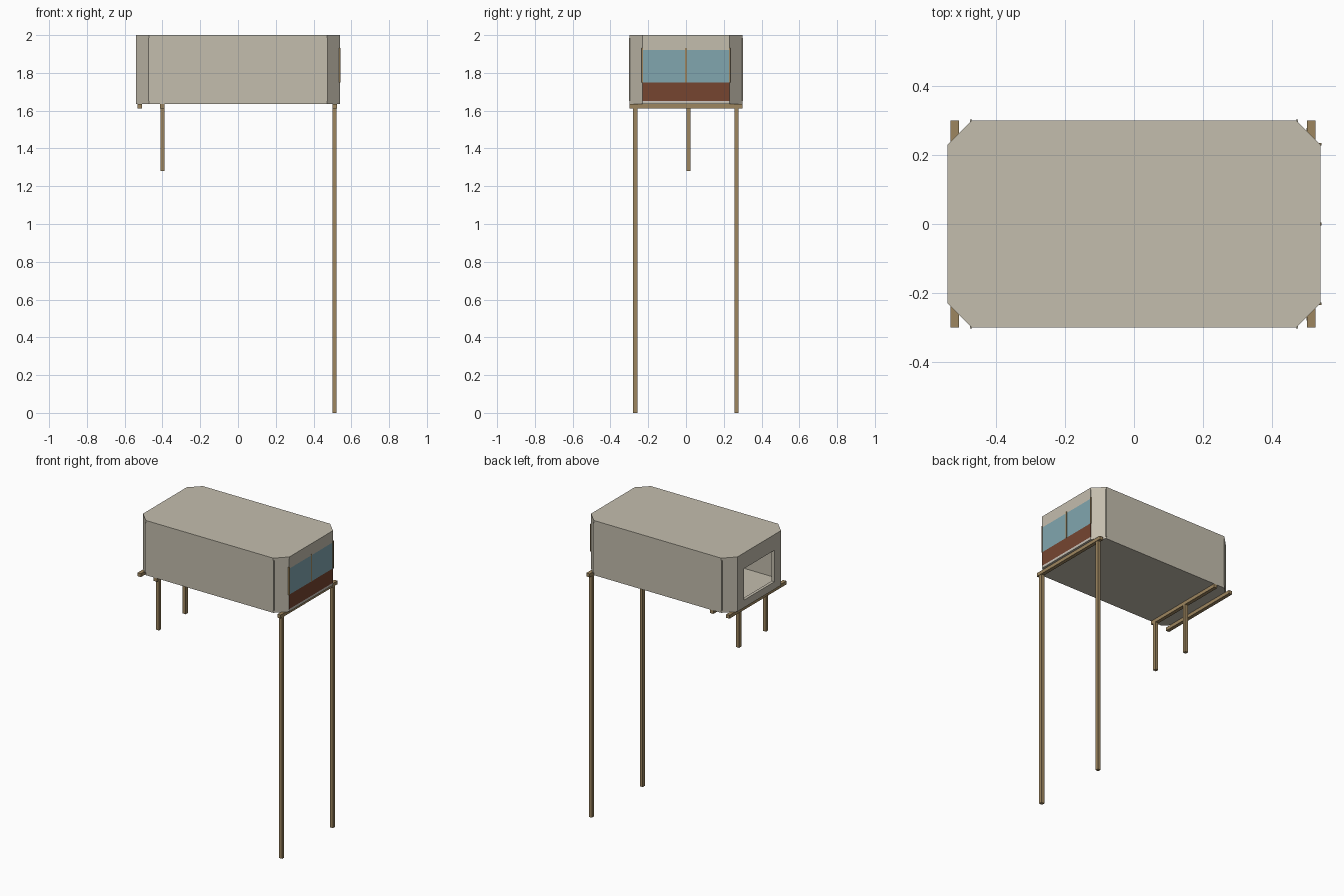
import bpy, bmesh

if "Cube" in bpy.data.objects:
    bpy.data.objects.remove(bpy.data.objects["Cube"])


def material(name, rgb):
    m = bpy.data.materials.new(name)
    m.diffuse_color = (*rgb, 1)
    m.use_nodes = True
    m.node_tree.nodes["Principled BSDF"].inputs["Base Color"].default_value = m.diffuse_color
    return m


TAN = material("tan_panel", (0.55, 0.51, 0.42))
WOOD = material("wood", (0.34, 0.24, 0.115))
GLASS = material("blue_glass", (0.22, 0.38, 0.43))
BROWN = material("red_brown", (0.18, 0.06, 0.03))
PALE = material("pale_sill", (0.62, 0.57, 0.55))


def prism(name, pts, z0, z1, mat):
    """Upright prism over a plan outline."""
    bm = bmesh.new()
    low = [bm.verts.new((x, y, z0)) for x, y in pts]
    high = [bm.verts.new((x, y, z1)) for x, y in pts]
    bm.faces.new(low[::-1])
    bm.faces.new(high)
    n = len(pts)
    for i in range(n):
        j = (i + 1) % n
        bm.faces.new((low[i], low[j], high[j], high[i]))
    bmesh.ops.recalc_face_normals(bm, faces=bm.faces)
    me = bpy.data.meshes.new(name)
    bm.to_mesh(me)
    bm.free()
    me.materials.append(mat)
    ob = bpy.data.objects.new(name, me)
    bpy.context.collection.objects.link(ob)
    return ob


def box(name, x0, x1, y0, y1, z0, z1, mat):
    return prism(name, [(x0, y0), (x1, y0), (x1, y1), (x0, y1)], z0, z1, mat)


def octagon(hx, hy, c):
    return [(-hx + c, -hy), (hx - c, -hy), (hx, -hy + c), (hx, hy - c),
            (hx - c, hy), (-hx + c, hy), (-hx, hy - c), (-hx, -hy + c)]


BOT, TOP, T = 1.635, 2.0, 0.02
outer = octagon(0.54, 0.30, 0.07)
inner = octagon(0.54 - T, 0.30 - T, 0.07 - T * 0.586)

# Floor and roof slabs
FLOOR, CEIL = BOT + 0.012, TOP - 0.012
prism("floor", outer, BOT, FLOOR, TAN)
prism("roof", outer, CEIL, TOP, TAN)

# Side and corner walls
names = ["front_wall", "corner_wall_a", None, "corner_wall_b",
         "back_wall", "corner_wall_c", None, "corner_wall_d"]
for i, name in enumerate(names):
    if name:
        j = (i + 1) % 8
        prism(name, [outer[i], outer[j], inner[j], inner[i]], FLOOR, CEIL, TAN)

# Glazed end wall in horizontal bands
for name, z0, z1, mat in [("end_sill", FLOOR, 1.652, PALE),
                          ("lower_panel", 1.652, 1.748, BROWN),
                          ("window_glass", 1.748, 1.922, GLASS),
                          ("window_header", 1.922, CEIL, TAN)]:
    box(name, 0.54 - T, 0.54, -0.231, 0.231, z0, z1, mat)
for y in (-0.231, 0, 0.231):
    box("window_mullion", 0.535, 0.543, y - 0.004, y + 0.004, 1.748, 1.932, WOOD)

# Open end wall around the doorway
D0, D1, DW = 1.685, 1.895, 0.16
box("entry_sill", -0.54, -0.54 + T, -0.23, 0.23, FLOOR, D0, TAN)
box("entry_header", -0.54, -0.54 + T, -0.23, 0.23, D1, CEIL, TAN)
for s in (-1, 1):
    a, b = sorted((s * DW, s * 0.23))
    box("entry_side", -0.54, -0.54 + T, a, b, D0, D1, TAN)

# Slim seam strips beside the corner panels
for sx in (-1, 1):
    for sy in (-1, 1):
        x, y = sx * 0.472, sy * 0.299
        box("seam_strip", x - 0.003, x + 0.003, y - 0.003, y + 0.003, 1.652, 1.985, TAN)

# Cross beams under the floor
for x in (-0.519, -0.40, 0.513):
    box("cross_beam", x - 0.012, x + 0.012, -0.30, 0.30, 1.612, BOT, WOOD)

# Support posts: long pair at the glazed end, short pair at the entry
for name, x, y, z in [("long_post", 0.511, -0.269, 0), ("long_post", 0.511, 0.267, 0),
                      ("short_post", -0.399, -0.269, 1.28), ("short_post", -0.399, 0.014, 1.28)]:
    box(name, x - 0.011, x + 0.011, y - 0.011, y + 0.011, z, 1.613, WOOD)
